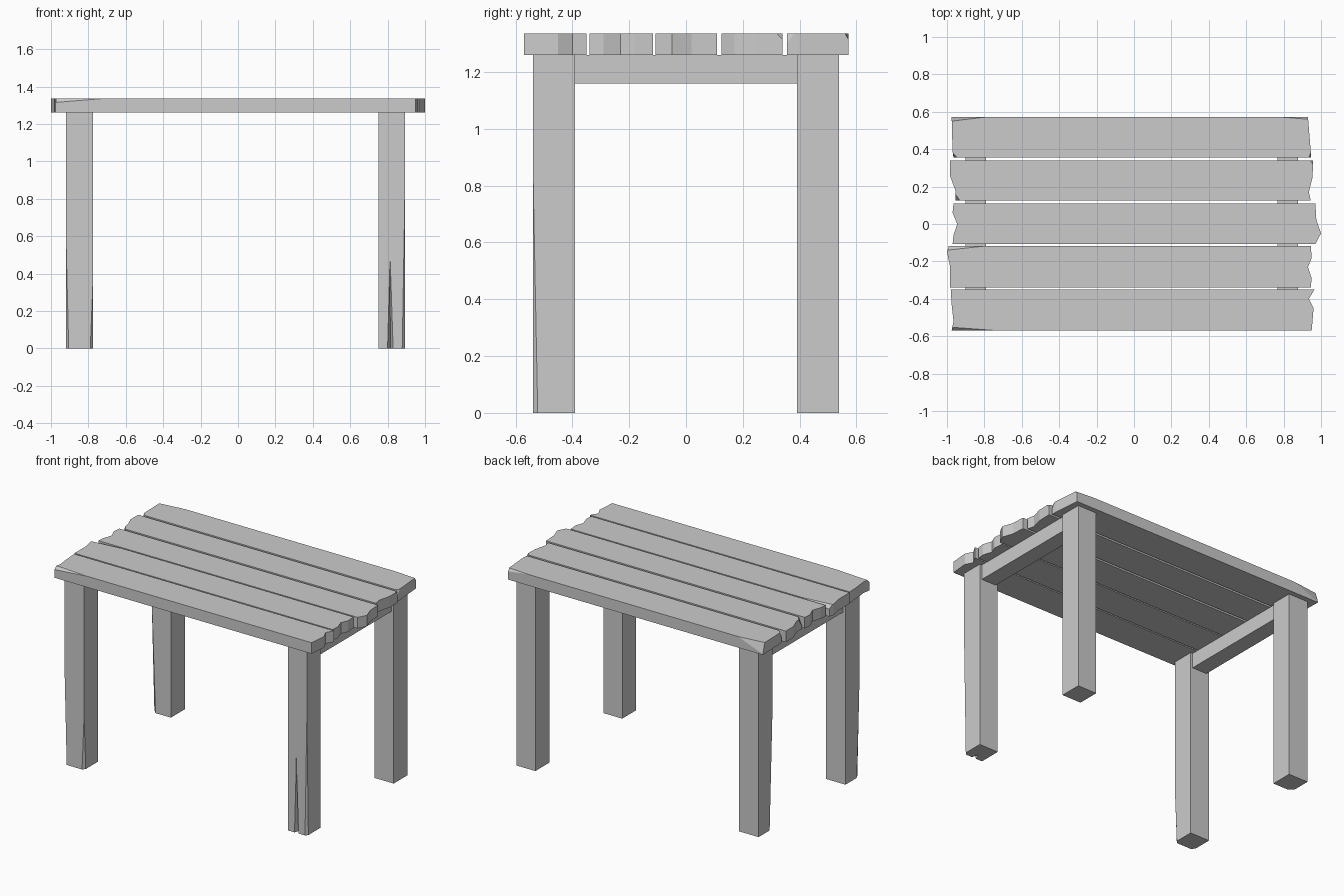
import bpy
import bmesh
from mathutils import Vector

if "Cube" in bpy.data.objects:
    bpy.data.objects.remove(bpy.data.objects["Cube"], do_unlink=True)

TOP, UNDER, APRON = 1.335, 1.26, 1.16

grey = bpy.data.materials.new("plain_grey")
grey.use_nodes = True
grey.diffuse_color = (0.6, 0.6, 0.6, 1)
grey.node_tree.nodes["Principled BSDF"].inputs["Base Color"].default_value = (0.6, 0.6, 0.6, 1)


def prism(name, outline, z0, z1, chips=()):
    """Extrude an xy outline, then slice off corners by three-point planes."""
    bm = bmesh.new()
    face = bm.faces.new([bm.verts.new((x, y, z0)) for x, y in outline])
    top = bmesh.ops.extrude_face_region(bm, geom=[face])["geom"]
    for v in top:
        if isinstance(v, bmesh.types.BMVert):
            v.co.z = z1
    bmesh.ops.recalc_face_normals(bm, faces=bm.faces[:])
    xs, ys = zip(*outline)
    centre = Vector(((min(xs) + max(xs)) / 2, (min(ys) + max(ys)) / 2, (z0 + z1) / 2))
    for chip in chips:
        a, b, c = map(Vector, chip)
        normal = (b - a).cross(c - a).normalized()
        if normal.dot(centre - a) > 0:
            normal.negate()
        cut = bmesh.ops.bisect_plane(bm, geom=bm.verts[:] + bm.edges[:] + bm.faces[:],
                                     plane_co=a, plane_no=normal, clear_outer=True)
        edges = [e for e in cut["geom_cut"] if isinstance(e, bmesh.types.BMEdge)]
        bmesh.ops.holes_fill(bm, edges=edges, sides=0)
    bmesh.ops.recalc_face_normals(bm, faces=bm.faces[:])
    mesh = bpy.data.meshes.new(name)
    bm.to_mesh(mesh)
    bm.free()
    mesh.materials.append(grey)
    obj = bpy.data.objects.new(name, mesh)
    bpy.context.collection.objects.link(obj)
    return obj


def box(name, x0, x1, y0, y1, z0, z1, chips=()):
    return prism(name, [(x0, y0), (x1, y0), (x1, y1), (x0, y1)], z0, z1, chips)


# Tabletop planks: ragged right end (front to back), ragged left end, corner chips
planks = [
    ([(.95, -.57), (.96, -.45), (.935, -.40), (.965, -.35)],
     [(-.98, -.35), (-.975, -.43), (-.965, -.52), (-.975, -.57)],
     [((-.975, -.57, 1.315), (-.73, -.57, TOP), (-.975, -.552, TOP))]),
    ([(.945, -.34), (.95, -.29), (.93, -.23), (.95, -.18), (.945, -.117)],
     [(-.99, -.117), (-1, -.15), (-.985, -.22), (-.985, -.34)],
     [((-1, -.14, TOP), (-.79, -.117, TOP), (-.99, -.117, 1.31))]),
    ([(.97, -.107), (1, -.05), (.975, .02), (.97, .11)],
     [(-.965, .11), (-.97, .06), (-.945, 0), (-.965, -.06), (-.97, -.107)], []),
    ([(.945, .125), (.935, .17), (.955, .25), (.957, .34)],
     [(-.985, .34), (-.985, .26), (-.955, .18), (-.955, .125)],
     [((.957, .32, TOP), (.957, .34, 1.315), (.94, .34, TOP)),
      ((-.955, .16, TOP), (-.93, .125, TOP), (-.95, .125, 1.29))]),
    ([(.945, .355), (.945, .39), (.93, .572)],
     [(-.975, .572), (-.97, .39), (-.965, .355)],
     [((-.975, .55, TOP), (-.79, .572, TOP), (-.96, .572, 1.27)),
      ((.785, .572, TOP), (.93, .56, TOP), (.93, .572, 1.315)),
      ((-.97, .38, TOP), (-.945, .355, TOP), (-.965, .355, 1.29)),
      ((.945, .38, TOP), (.935, .355, TOP), (.945, .355, 1.30))]),
]
for i, (right, left, chips) in enumerate(planks):
    prism(f"plank_{i + 1}", right + left, UNDER, TOP, chips)

# Legs, some worn toward the foot
L0, L1, R0, R1 = -.92, -.775, .75, .892
IN, OUT = .39, .538
box("front_right_leg", L0, L1, -OUT, -IN, 0, UNDER,
    [((L0, -OUT, .6), (-.905, -OUT, 0), (L0, -.51, 0)),
     ((L1, -OUT, .37), (-.79, -OUT, 0), (L1, -.52, 0))])
box("back_right_leg", L0, L1, IN, OUT, 0, UNDER,
    [((L0, IN, .8), (-.89, IN, 0), (L0, .42, 0))])
box("back_left_leg", R0, R1, IN, OUT, 0, UNDER)
split_leg = box("front_left_leg", R0, R1, -OUT, -IN, 0, UNDER,
                [((R1, -OUT, .82), (.878, -OUT, 0), (R1, -.522, 0))])

# Tapering split in the front left leg
cutter = prism("split_cutter", [(.797, -.545), (.832, -.545), (.815, -.49)], -.01, .52)
for v in cutter.data.vertices:
    if v.co.z > .1:
        v.co.x = .812 + (v.co.x - .812) * .02
        v.co.y = -.545 + (v.co.y + .545) * .15
cutter.hide_render = True
mod = split_leg.modifiers.new("split", "BOOLEAN")
mod.operation = "DIFFERENCE"
mod.solver = "EXACT"
mod.object = cutter
bpy.context.view_layer.objects.active = split_leg
bpy.ops.object.modifier_apply(modifier="split")
bpy.data.objects.remove(cutter, do_unlink=True)

# Cross rails under the planks, between front and back legs
for name, x in (("right_rail", -.845), ("left_rail", .821)):
    box(name, x - .055, x + .055, -IN, IN, APRON, UNDER)
